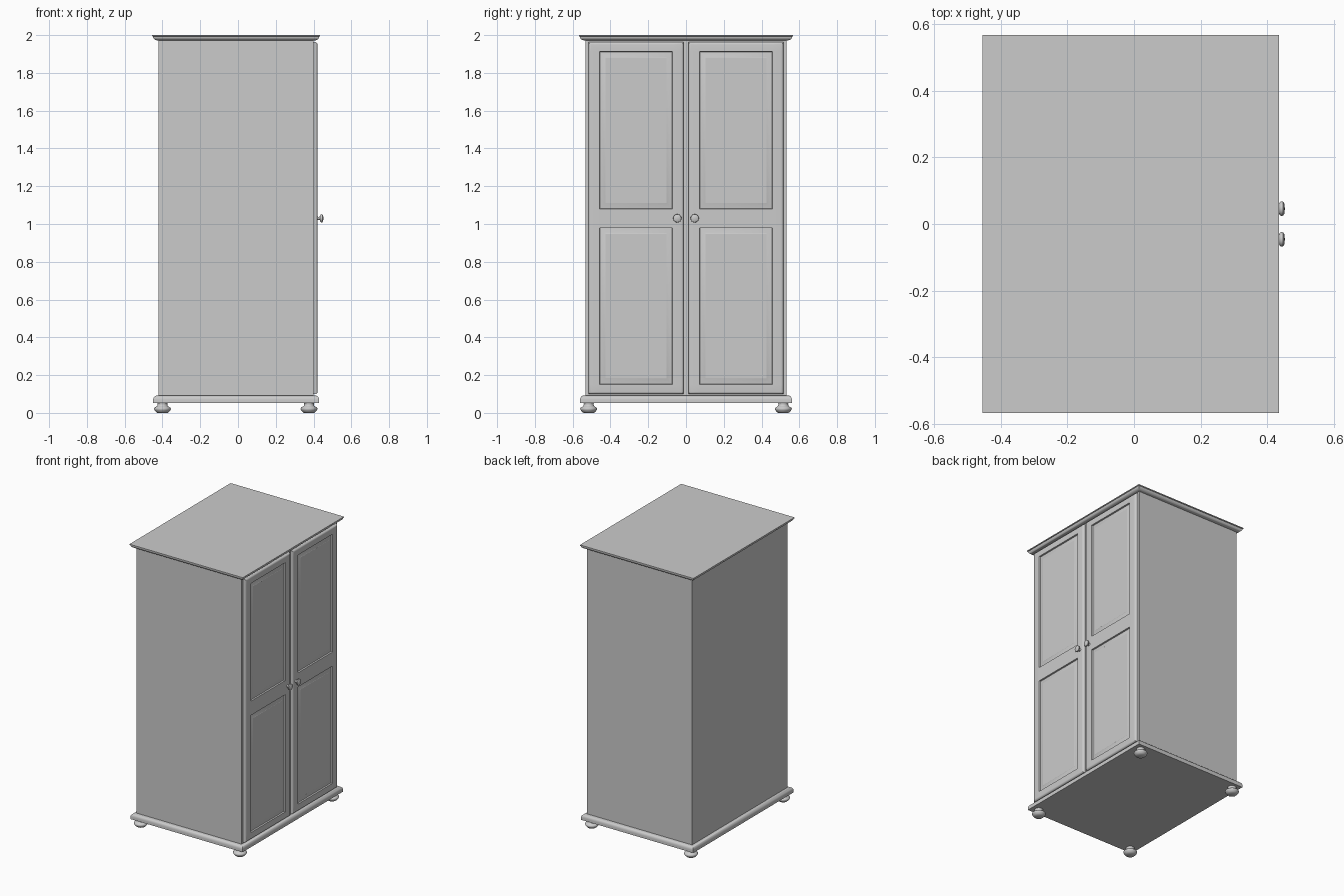
import bpy, bmesh, math
from mathutils import Matrix

if "Cube" in bpy.data.objects:
    bpy.data.objects.remove(bpy.data.objects["Cube"])

X0, X1, Y = -0.421, 0.401, 0.533   # cabinet body extents


def finish(name, bm, angle=40):
    bmesh.ops.recalc_face_normals(bm, faces=bm.faces[:])
    me = bpy.data.meshes.new(name)
    bm.to_mesh(me)
    bm.free()
    ob = bpy.data.objects.new(name, me)
    bpy.context.collection.objects.link(ob)
    bpy.ops.object.select_all(action='DESELECT')
    ob.select_set(True)
    bpy.context.view_layer.objects.active = ob
    bpy.ops.object.shade_smooth_by_angle(angle=math.radians(angle))
    return ob


def moulding(name, profile):
    """Loft rectangles around the body; profile is (overhang, z)."""
    bm = bmesh.new()
    rings = [[bm.verts.new((x, y, z)) for x, y in
              ((X0 - o, -Y - o), (X1 + o, -Y - o), (X1 + o, Y + o), (X0 - o, Y + o))]
             for o, z in profile]
    for a, b in zip(rings, rings[1:]):
        for i in range(4):
            j = (i + 1) % 4
            bm.faces.new((a[i], a[j], b[j], b[i]))
    bm.faces.new(rings[0])
    bm.faces.new(rings[-1])
    return finish(name, bm)


def turned(name, profile, matrix, steps=32):
    """Spin (radius, height) points about z, then place with matrix."""
    bm = bmesh.new()
    vs = [bm.verts.new((r, 0, z)) for r, z in profile]
    es = [bm.edges.new(p) for p in zip(vs, vs[1:])]
    bmesh.ops.spin(bm, geom=vs + es, cent=(0, 0, 0), axis=(0, 0, 1),
                   angle=math.tau, steps=steps)
    bmesh.ops.remove_doubles(bm, verts=bm.verts[:], dist=1e-5)
    bmesh.ops.transform(bm, matrix=matrix, verts=bm.verts[:])
    return finish(name, bm, 50)


def door(name, side):
    """Framed door with two raised panels and rounded outer edges."""
    ys = [side * v for v in (0.012, 0.072, 0.457, 0.516)]
    zs = [0.099, 0.15, 0.98, 1.08, 1.914, 1.963]
    bm = bmesh.new()
    grid = [[bm.verts.new((0.421, y, z)) for z in zs] for y in ys]
    panels = []
    for i in range(3):
        for j in range(5):
            f = bm.faces.new((grid[i][j], grid[i + 1][j], grid[i + 1][j + 1], grid[i][j + 1]))
            f.normal_update()
            if f.normal.x < 0:
                f.normal_flip()
            if i == 1 and j in (1, 3):
                panels.append(f)
    # outer sides and back
    rim = [e for e in bm.edges if e.is_boundary]
    ext = bmesh.ops.extrude_edge_only(bm, edges=rim)['geom']
    for v in ext:
        if isinstance(v, bmesh.types.BMVert):
            v.co.x = X1 - 0.003
    bmesh.ops.contextual_create(bm, geom=[e for e in ext if isinstance(e, bmesh.types.BMEdge)])
    # sunk moulding, then sloped raised field
    for thick, depth in ((0.003, -0.010), (0.040, 0.005), (0.002, 0.001)):
        bmesh.ops.inset_individual(bm, faces=panels, thickness=thick, depth=depth)
    bmesh.ops.bevel(bm, geom=rim, offset=0.013, segments=5, profile=0.5,
                    affect='EDGES', clamp_overlap=True)
    return finish(name, bm, 35)


# Cabinet body
bm = bmesh.new()
bmesh.ops.create_cube(bm, size=1, matrix=Matrix.Translation(((X0 + X1) / 2, 0, 1.03))
                      @ Matrix.Diagonal((X1 - X0, 2 * Y, 1.90, 1)))
finish("cabinet_body", bm)

# Cornice: flat fillet over a rounded underside
arc = [(0.004 + 0.025 * math.sin(t * math.pi / 12), 1.992 - 0.020 * math.cos(t * math.pi / 12))
       for t in range(7)]
moulding("cornice", [(0, 1.971)] + arc + [(0.033, 1.994), (0.033, 2.0)])

# Plinth with rounded upper edge
arc = [(0.008 + 0.020 * math.cos(t * math.pi / 12), 0.070 + 0.022 * math.sin(t * math.pi / 12))
       for t in range(7)]
moulding("plinth", [(0.028, 0.053)] + arc + [(0, 0.092)])

# Doors, knobs and bun feet
foot = [(0, 0), (0.028, 0), (0.035, 0.006), (0.042, 0.014), (0.045, 0.022), (0.042, 0.028),
        (0.033, 0.033), (0.027, 0.038), (0.026, 0.048), (0.029, 0.055), (0, 0.055)]
knob = [(0, 0), (0.011, 0), (0.008, 0.006), (0.009, 0.014), (0.018, 0.017), (0.022, 0.022),
        (0.021, 0.028), (0.014, 0.032), (0, 0.033)]
for side, tag in ((-1, "left"), (1, "right")):
    door(f"{tag}_door", side)
    turned(f"{tag}_knob", knob, Matrix.Translation((0.419, side * 0.046, 1.03))
           @ Matrix.Rotation(math.pi / 2, 4, 'Y'))
    for x, end in ((-0.40, "back"), (0.376, "front")):
        turned(f"{tag}_{end}_foot", foot, Matrix.Translation((x, side * 0.515, 0)))
